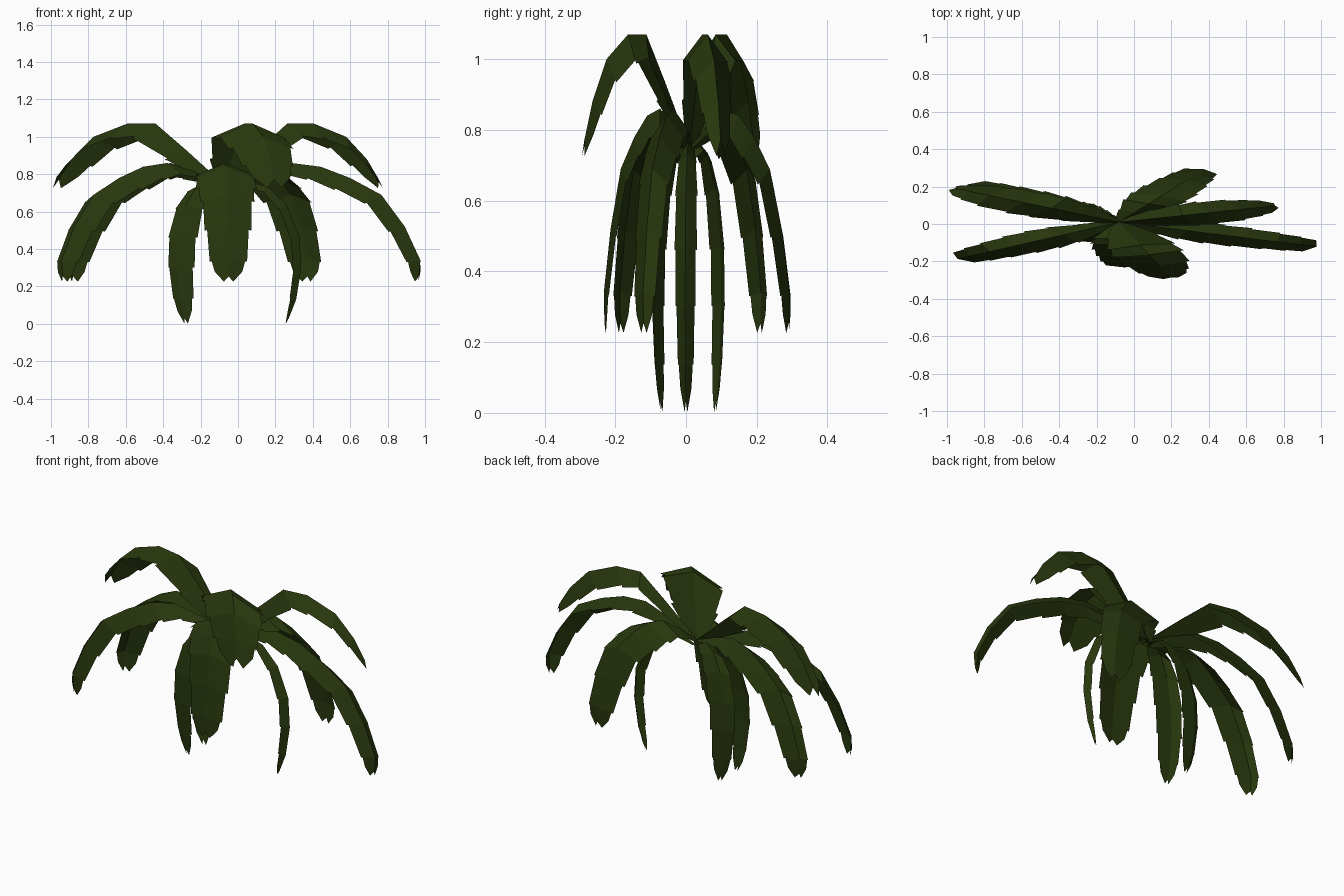
import bpy
from mathutils import Vector

if "Cube" in bpy.data.objects:
    bpy.data.objects.remove(bpy.data.objects["Cube"])

SQUASH = 0.32                      # the crown is flattened front to back
CENTRE = Vector((-0.08, 0.01, 0))

green = bpy.data.materials.new("leaf_green")
green.diffuse_color = (0.021, 0.038, 0.004, 1)
green.use_nodes = True
green.node_tree.nodes["Principled BSDF"].inputs["Base Color"].default_value = green.diffuse_color

# each tier: rib profile (fraction of reach, height), half widths, leaf tips (x, y)
TIERS = {
    "upper_frond": (
        [(0, .75), (.22, .93), (.4, 1.07), (.57, 1.07), (.77, 1.0), (.9, .88), (1, .735)],
        [.03, .15, .19, .2, .18, .14, .04],
        [(-.98, .195), (.775, .1), (.2, -.295)]),
    "middle_frond": (
        [(0, .75), (.18, .815), (.35, .86), (.5, .84), (.65, .78), (.81, .69), (.93, .52), (1.01, .34), (1, .225)],
        [.03, .1, .155, .17, .165, .145, .125, .1, .025],
        [(.965, -.12), (.37, .29), (-.88, .21), (-.935, -.185), (-.05, -.23)]),
    "lower_frond": (
        [(.05, .72), (.35, .765), (.7, .735), (1.0, .635), (1.2, .47), (1.23, .3), (1.15, .13), (1, .0)],
        [.02, .06, .085, .1, .1, .09, .07, .012],
        [(.26, .0), (-.28, .083), (-.28, -.07)]),
}


def frond(name, profile, widths, tip):
    # work in the round, then flatten in y at the end
    reach = Vector((tip[0] - CENTRE.x, (tip[1] - CENTRE.y) / SQUASH, 0))
    out = reach.normalized()
    side = Vector((-out.y, out.x, 0))
    rib = [reach * f + Vector((0, 0, z)) for f, z in profile]
    normals = []
    for i in range(len(rib)):
        t = (rib[min(i + 1, len(rib) - 1)] - rib[max(i - 1, 0)]).normalized()
        n = t.cross(side)
        normals.append(n if n.dot(out + Vector((0, 0, 1))) > 0 else -n)

    def edge(i, w, s):
        return rib[i] + side * (s * w) - normals[i] * (w * .42)

    verts, faces = [], []
    last = len(rib) - 2
    for i in range(last + 1):
        for s in (-1, 1):
            # leaflets step slightly inwards at each joint
            start = widths[i] * (.89 if i else 1)
            a, b = rib[i], rib[i + 1]
            if i == last:                       # forked tip
                b = a.lerp(b, .75)
            quad = [a, edge(i, start, s), edge(i + 1, widths[i + 1], s), b]
            if i == last:
                mid = quad[1].lerp(quad[2], .5) + side * (s * widths[i] * .17)
                quad.insert(2, mid)
            if s > 0:
                quad.reverse()
            k = len(verts)
            verts += quad
            faces.append(list(range(k, k + len(quad))))
    verts = [(v.x + CENTRE.x, v.y * SQUASH + CENTRE.y, v.z) for v in verts]
    mesh = bpy.data.meshes.new(name)
    mesh.from_pydata(verts, [], faces)
    mesh.update()
    mesh.materials.append(green)
    ob = bpy.data.objects.new(name, mesh)
    bpy.context.collection.objects.link(ob)


for name, (profile, widths, tips) in TIERS.items():
    for n, tip in enumerate(tips, 1):
        frond(f"{name}_{n}", profile, widths, tip)
